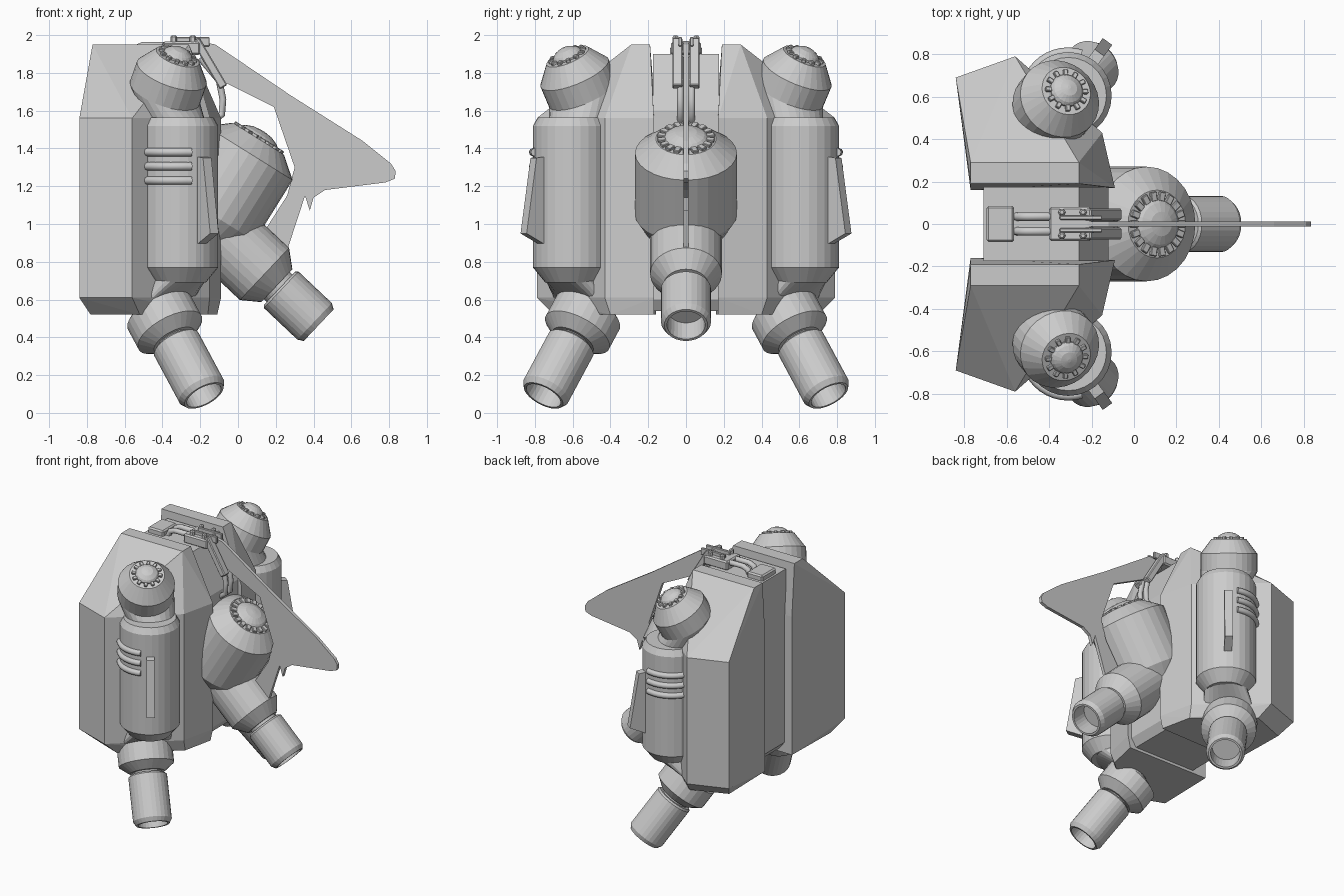
import bpy, bmesh, math
from mathutils import Vector as V, Matrix

if "Cube" in bpy.data.objects:
    bpy.data.objects.remove(bpy.data.objects["Cube"])

def finish(name, bm):
    bmesh.ops.recalc_face_normals(bm, faces=bm.faces[:])
    me = bpy.data.meshes.new(name)
    bm.to_mesh(me)
    bm.free()
    ob = bpy.data.objects.new(name, me)
    bpy.context.collection.objects.link(ob)
    return ob

def loft(name, rings, n=28):
    """rings: (centre, normal, radius); ends are capped."""
    bm = bmesh.new()
    loops = []
    for c, d, r in rings:
        q = V((0, 0, 1)).rotation_difference(V(d).normalized())
        loops.append([bm.verts.new(V(c) + q @ V((r * math.cos(2 * math.pi * i / n),
                      r * math.sin(2 * math.pi * i / n), 0))) for i in range(n)])
    for a, b in zip(loops, loops[1:]):
        for i in range(n):
            j = (i + 1) % n
            bm.faces.new((a[i], a[j], b[j], b[i]))
    bm.faces.new(loops[0])
    bm.faces.new(loops[-1])
    return finish(name, bm)

def lathe(name, origin, axis, prof, n=28):
    o, a = V(origin), V(axis).normalized()
    return loft(name, [(o + a * t, a, r) for r, t in prof], n)

def hull(name, pts):
    bm = bmesh.new()
    for p in pts:
        bm.verts.new(p)
    bmesh.ops.convex_hull(bm, input=bm.verts[:])
    bmesh.ops.dissolve_limit(bm, angle_limit=0.02, verts=bm.verts[:], edges=bm.edges[:])
    return finish(name, bm)

def plate(name, pts, thick, origin=(0, 0, 0), angle=0.0):
    """Outline in a vertical (distance, z) plane, turned by angle about z."""
    bm = bmesh.new()
    rot = Matrix.Translation(origin) @ Matrix.Rotation(angle, 4, 'Z')
    sides = [[bm.verts.new(rot @ V((s, k * thick / 2, z))) for s, z in pts] for k in (-1, 1)]
    bm.faces.new(sides[0])
    bm.faces.new(sides[1][::-1])
    for i in range(len(pts)):
        j = (i + 1) % len(pts)
        bm.faces.new((sides[0][i], sides[0][j], sides[1][j], sides[1][i]))
    return finish(name, bm)

def box(name, c, size, matrix=Matrix.Identity(4), bevel=0.01):
    bm = bmesh.new()
    bmesh.ops.create_cube(bm, size=1)
    bmesh.ops.scale(bm, vec=size, verts=bm.verts)
    bmesh.ops.bevel(bm, geom=bm.edges[:], offset=bevel, segments=1, affect='EDGES')
    bmesh.ops.transform(bm, matrix=Matrix.Translation(c) @ matrix, verts=bm.verts)
    return finish(name, bm)

def tube(name, pts, r):
    cu = bpy.data.curves.new(name, 'CURVE')
    cu.dimensions = '3D'
    cu.bevel_depth, cu.bevel_resolution, cu.use_fill_caps = r, 2, True
    sp = cu.splines.new('POLY')
    sp.points.add(len(pts) - 1)
    for p, co in zip(sp.points, pts):
        p.co = (*co, 1)
    ob = bpy.data.objects.new(name, cu)
    bpy.context.collection.objects.link(ob)
    bpy.ops.object.select_all(action='DESELECT')
    ob.select_set(True)
    bpy.context.view_layer.objects.active = ob
    bpy.ops.object.convert(target='MESH')

def cap(name, centre, axis, r, teeth):
    """Domed cap with a ring of teeth."""
    a = V(axis).normalized()
    lathe(name + "_dome", centre, a, [(r * .8, -.02), (r * .8, .01), (r * .68, .025),
          (r * .4, .042), (r * .08, .048)], 20)
    q = V((0, 0, 1)).rotation_difference(a).to_matrix().to_4x4()
    for i in range(teeth):
        m = q @ Matrix.Rotation(2 * math.pi * i / teeth, 4, 'Z')
        box(name + "_tooth", V(centre) + m @ V((r * .9, 0, 0)),
            (r * .3, r * .22, .03), m, .003)

def nozzle(name, start, axis, length, r=.133):
    """Hollow exhaust with a narrow collar behind it."""
    lathe(name, start, axis, [(.10, -.08), (.10, .0), (r - .012, .0), (r, .012),
          (r, length - .03), (r - .018, length), (r - .032, length), (r - .036, length - .12)])

for s in (1, -1):
    # pack halves
    mid = [(-.77, .16), (-.84, .69), (-.56, .79), (-.15, .43), (-.09, .17)]
    pts = [(x, s * y, z) for z in (.61, 1.56) for x, y in mid]
    pts += [(x, s * y, 1.95) for x, y in ((-.77, .19), (-.77, .29), (-.26, .29), (-.26, .19))]
    pts += [(x, s * y, .52) for x, y in ((-.77, .16), (-.78, .6), (-.52, .7), (-.16, .4), (-.11, .17))]
    hull("pack_half", pts)

    # side tank
    tx, ty = -.31, s * .605
    lathe("side_tank", (tx, ty, 0), (0, 0, 1), [(.14, .69), (.205, .77), (.205, 1.52), (.18, 1.565)])

    # tilted head on the tank
    a = V((.31, s * .37, .88)).normalized()
    rim = V((-.35, s * .59, 1.80))
    loft("tank_head", [((-.335, s * .56, 1.53), (0, 0, 1), .165),
                       (rim - a * .12, a, .195), (rim, a, .195), (rim + a * .10, a, .12)])
    cap("head_cap", rim + a * .10, a, .1, 12)

    # lower elbow and exhaust
    d = V((.43, s * .43, -.8)).normalized()
    p = V((-.33, s * .605, .37))
    loft("tank_elbow", [((tx, ty, .71), (0, 0, 1), .145), (p - d * .2, -d, .19),
                        (p - d * .07, -d, .19), (p - d * .015, -d, .12)])
    nozzle("side_exhaust", p, d, .35)

    # tank ribs
    for z in (1.38, 1.305, 1.23):
        tube("tank_rib", [(tx + .205 * math.cos(t), ty + s * .205 * math.sin(t), z)
             for t in [math.radians(72 + 9 * i) for i in range(13)]], .022)

    # tank vane
    plate("tank_vane", [(.17, 1.36), (.25, 1.35), (.315, .95), (.17, .88)], .055,
          (tx, ty, 0), s * math.radians(54))

    # hoses of the fin bracket
    tube("front_hose", [(-.2, s * .03, 1.88), (-.10, s * .03, 1.76), (-.08, s * .03, 1.66),
                        (-.085, s * .03, 1.58), (-.14, s * .03, 1.54)], .018)
    tube("top_hose", [(-.56, s * .035, 1.88), (-.54, s * .035, 1.93), (-.50, s * .035, 1.945),
                      (-.40, s * .035, 1.945), (-.37, s * .035, 1.93)], .02)
    box("bracket_prong", (-.25, s * .03, 1.965), (.2, .02, .05), bevel=.004)
    for x in (-.34, -.24):
        lathe("bracket_bolt", (x, s * .055, 1.95), (0, 0, 1), [(.018, 0), (.018, .04), (.01, .048)], 6)

# centre spine between the halves
plate("spine", [(-.71, 1.9), (-.26, 1.9), (-.12, 1.6), (-.12, .6), (-.16, .54), (-.66, .54), (-.71, .6)], .35)

# centre tank
u = V((.53, 0, .85)).normalized()
c = V((.06, 0, 1.375))
lathe("centre_tank", c, u, [(.19, -.52), (.27, -.38), (.27, 0), (.16, .09)])
cap("centre_cap", c + u * .09, u, .145, 18)
e = V((.72, 0, -.68)).normalized()
q = V((.22, 0, .66))
lathe("centre_elbow", q, e, [(.19, -.42), (.19, -.11), (.12, -.02)])
nozzle("centre_exhaust", q, e, .285)

# tail fin
plate("tail_fin", [(-.22, 1.97), (-.12, 1.95), (.28, 1.68), (.66, 1.44), (.81, 1.32), (.835, 1.28),
      (.83, 1.24), (.78, 1.22), (.46, 1.18), (.40, 1.14), (.38, 1.07), (.355, 1.15),
      (.26, .86), (.1, .9), (.26, 1.15), (.3, 1.3), (.19, 1.62), (-.09, 1.76)], .024)

# fin bracket
box("bracket_rear_block", (-.63, 0, 1.91), (.13, .17, .06))
box("bracket_plate", (-.30, 0, 1.93), (.2, .16, .07))
tilt = Matrix.Rotation(math.atan2(.22, .13), 4, 'Y')
for s in (1, -1):
    box("bracket_arm", (-.15, s * .045, 1.85), (.29, .055, .045), tilt, .006)
